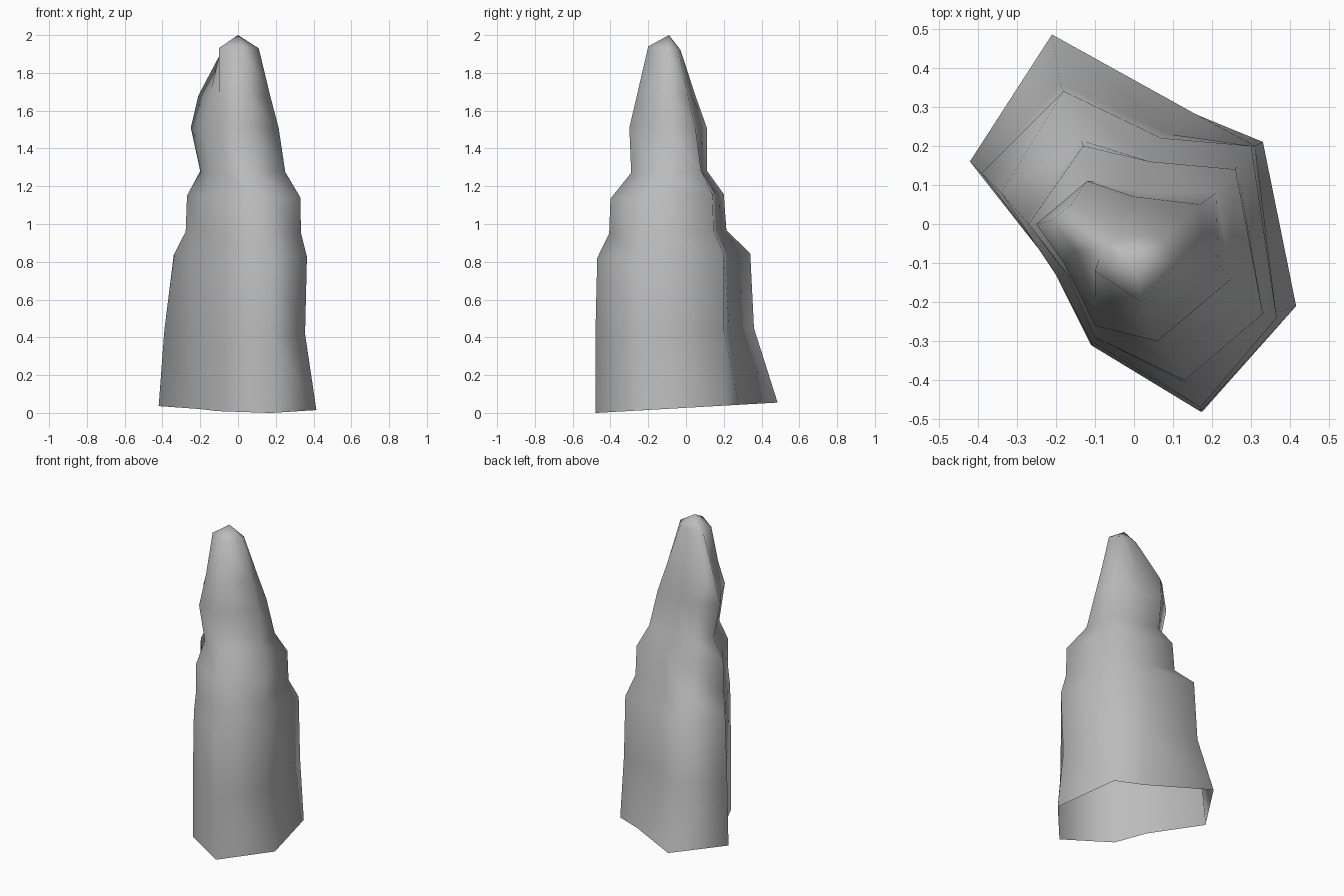
import bpy
import bmesh
from mathutils import Vector

default_cube = bpy.data.objects.get("Cube")
if default_cube:
    bpy.data.objects.remove(default_cube, do_unlink=True)

# One stone colour
stone = bpy.data.materials.new("stone_grey")
stone.use_nodes = True
stone_colour = (0.5, 0.5, 0.5, 1)
stone.diffuse_color = stone_colour
stone.node_tree.nodes["Principled BSDF"].inputs["Base Color"].default_value = stone_colour

# Outline of each ledge in hundredths: eight ridges, starting at the back
# corner and running clockwise as seen from above
foot = [(-21, 48.5), (16, 28), (33, 21), (41.5, -21), (17.5, -48), (-11, -31), (-20, -12), (-42, 16)]
waist = [(-19, 36), (9, 23), (31, 20), (35.5, -23), (17, -48), (-11, -31), (-20, -12), (-39, 13)]
low_ledge = [(-18, 34), (7, 22), (30, 20), (36.5, -24), (17, -47), (-11, -30), (-20, -13), (-34, 8)]
mid_ledge = [(-13, 20), (4, 16), (26, 14), (33, -23), (13, -40), (-10, -29), (-17, -13), (-27, 0)]
neck = [(-10, 11), (3, 8), (21, 8), (25, -14), (7, -29), (-8, -23), (-14, -10), (-20, 0)]
high_ledge = [(-12, 11), (0, 7), (17, 5), (21.5, -10), (6, -30), (-10, -26), (-18, -10), (-25, 0)]
shoulder = [(-16, 5), (0, 3), (13, 1), (17, -10), (4, -26), (-10, -19), (-15, -7), (-21, 1)]
crown = [(-5, -4), (1, -3), (7, -4), (11, -10), (2, -20), (-10, -12), (-9, -9), (-8, -6)]


def ring(outline, height, tilt=0.0):
    """Place an outline at a height, rising towards the back by the tilt."""
    points = []
    for x, y in outline:
        points.append(Vector((x / 100, y / 100, height + tilt * y / 100)))
    return points


def blend(lower, upper, amount):
    """Outline part way between two others."""
    return [tuple(Vector(a).lerp(Vector(b), amount)) for a, b in zip(lower, upper)]


levels = [
    ring(foot, 0.027, 0.057),
    ring(waist, 0.43, 0.05),
    ring(low_ledge, 0.835, 0.03),
    ring(blend(low_ledge, mid_ledge, 0.9), 0.96, 0.03),
    ring(mid_ledge, 1.15, 0.04),
    ring(neck, 1.28, 0.03),
    ring(high_ledge, 1.51),
    ring(shoulder, 1.68),
    ring(crown, 1.92, -0.1),
]

# Loft the rings into an open-bottomed spire closed by a peak
bm = bmesh.new()
loops = [[bm.verts.new(point) for point in level] for level in levels]
peak = bm.verts.new((0, -0.09, 2))
for lower, upper in zip(loops, loops[1:]):
    for i in range(len(lower)):
        j = (i + 1) % len(lower)
        bm.faces.new((lower[i], lower[j], upper[j], upper[i]))
top = loops[-1]
for i in range(len(top)):
    bm.faces.new((top[i], top[(i + 1) % len(top)], peak))

# Ridges run clockwise, so turn the faces outward
bmesh.ops.reverse_faces(bm, faces=bm.faces[:])
for face in bm.faces:
    face.smooth = True

mesh = bpy.data.meshes.new("rock_spire")
bm.to_mesh(mesh)
bm.free()
mesh.materials.append(stone)
spire = bpy.data.objects.new("rock_spire", mesh)
bpy.context.collection.objects.link(spire)
